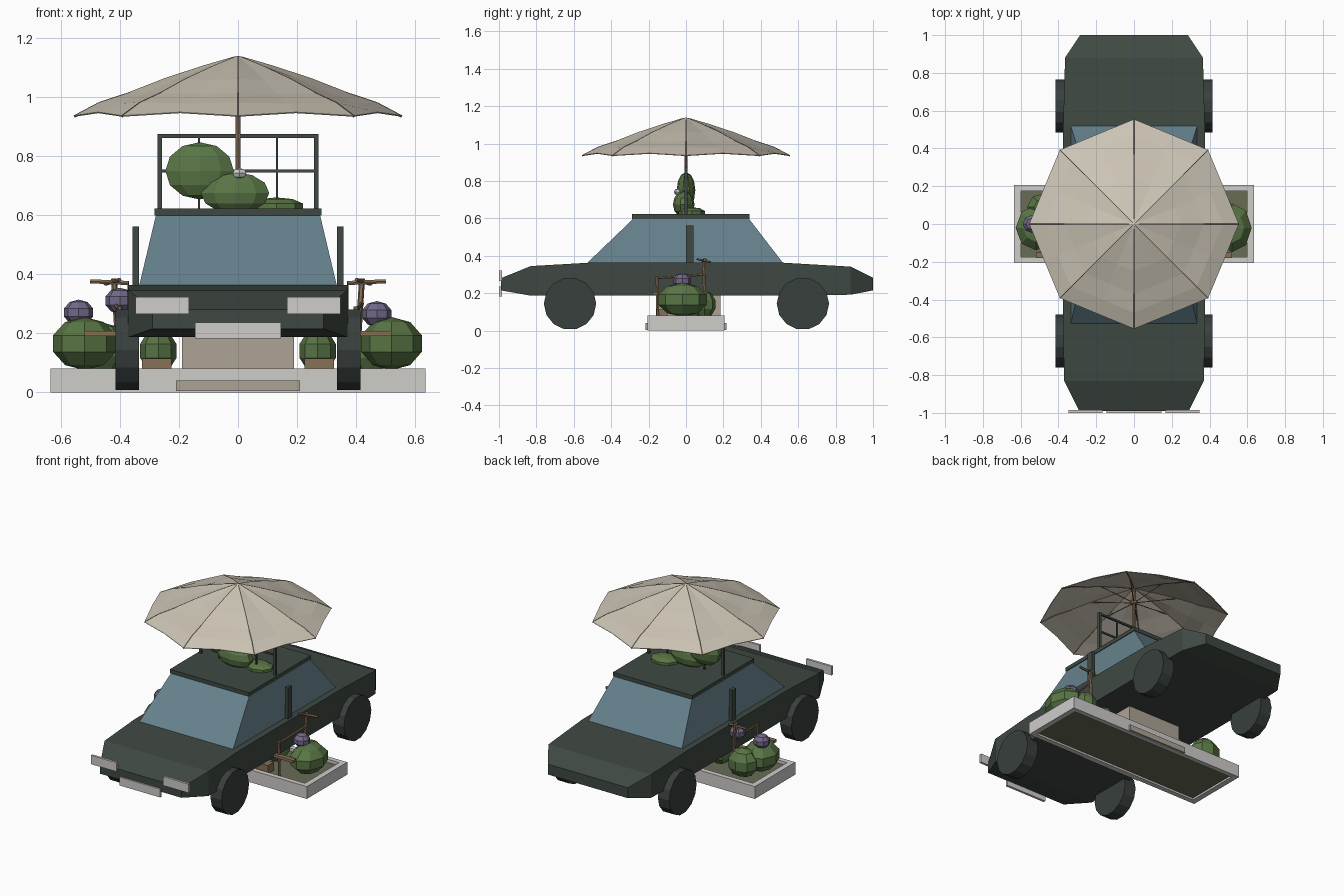
import bpy, bmesh, math
from mathutils import Vector

if "Cube" in bpy.data.objects:
    bpy.data.objects.remove(bpy.data.objects["Cube"])


def mat(name, r, g, b):
    m = bpy.data.materials.new(name)
    m.diffuse_color = (r, g, b, 1)
    m.use_nodes = True
    m.node_tree.nodes["Principled BSDF"].inputs["Base Color"].default_value = m.diffuse_color
    return m


DARK = mat("dark_paint", 0.05, 0.066, 0.055)
TYRE = mat("tyre", 0.04, 0.05, 0.045)
GLASS = mat("glass", 0.13, 0.22, 0.26)
CLOTH = mat("canvas", 0.6, 0.55, 0.46)
LEAF = mat("leaf", 0.1, 0.18, 0.06)
BLOOM = mat("bloom", 0.17, 0.14, 0.25)
WOOD = mat("wood", 0.25, 0.165, 0.095)
PALE = mat("pale", 0.62, 0.61, 0.59)
STONE = mat("stone", 0.42, 0.37, 0.3)
SOIL = mat("soil", 0.14, 0.15, 0.09)


def make(name, verts, faces, material):
    me = bpy.data.meshes.new(name)
    me.from_pydata(verts, [], faces)
    me.materials.append(material)
    bm = bmesh.new()
    bm.from_mesh(me)
    bmesh.ops.recalc_face_normals(bm, faces=bm.faces)
    bm.to_mesh(me)
    bm.free()
    ob = bpy.data.objects.new(name, me)
    bpy.context.collection.objects.link(ob)
    return ob


def loft(name, rings, material):
    """Skin a list of equally long closed rings and cap both ends."""
    n = len(rings[0])
    faces = [(k * n + i, k * n + (i + 1) % n, (k + 1) * n + (i + 1) % n, (k + 1) * n + i)
             for k in range(len(rings) - 1) for i in range(n)]
    faces += [tuple(range(n)), tuple(range((len(rings) - 1) * n, len(rings) * n))]
    return make(name, [v for r in rings for v in r], faces, material)


def box(name, x0, x1, y0, y1, z0, z1, material):
    return loft(name, [[(x0, y0, z), (x1, y0, z), (x1, y1, z), (x0, y1, z)] for z in (z0, z1)], material)


def rod(name, a, b, r, material, sides=6):
    a, b = Vector(a), Vector(b)
    q = (b - a).to_track_quat('Z', 'Y')
    ring = [q @ Vector((r * math.cos(t), r * math.sin(t), 0))
            for t in (2 * math.pi * i / sides for i in range(sides))]
    return loft(name, [[p + v for v in ring] for p in (a, b)], material)


def blob(name, loc, size, material, seg=8, rings=5):
    bpy.ops.mesh.primitive_uv_sphere_add(segments=seg, ring_count=rings, radius=1, location=loc)
    ob = bpy.context.object
    ob.name = name
    ob.scale = size
    ob.data.materials.append(material)
    return ob


# car body: stations of (y, half width, underside, top)
stations = [(-0.99, 0.29, 0.215, 0.28), (-0.83, 0.37, 0.187, 0.345), (-0.52, 0.375, 0.187, 0.363),
            (0.52, 0.375, 0.187, 0.363), (0.88, 0.365, 0.192, 0.342), (1.0, 0.285, 0.215, 0.282)]
loft("car_body", [[(-w, y, lo), (w, y, lo), (w, y, hi), (-w, y, hi)] for y, w, lo, hi in stations], DARK)

# glazed cabin and roof
loft("cabin_glass", [[(-w, y0, z), (w, y0, z), (w, y1, z), (-w, y1, z)]
                     for w, y0, y1, z in ((0.335, -0.53, 0.52, 0.36), (0.278, -0.28, 0.335, 0.6))], GLASS)
box("roof", -0.283, 0.283, -0.29, 0.34, 0.598, 0.623, DARK)

# wheels, door pillars and front lights
for s in (-1, 1):
    for y in (-0.62, 0.625):
        rod("wheel", (s * 0.335, y, 0.144), (s * 0.415, y, 0.144), 0.14, TYRE, 14)
    box("door_pillar", s * 0.346 - 0.011, s * 0.346 + 0.011, 0.0, 0.04, 0.35, 0.562, DARK)
    box("front_light", s * 0.257 - 0.091, s * 0.257 + 0.091, -1.0, -0.985, 0.265, 0.322, PALE)
box("front_plate", -0.145, 0.145, -1.0, -0.985, 0.182, 0.236, PALE)

# lattice frame on the roof
for x in (-0.265, 0.265):
    box("rack_post", x - 0.008, x + 0.008, -0.008, 0.008, 0.61, 0.875, DARK)
box("rack_top_bar", -0.27, 0.27, -0.006, 0.006, 0.862, 0.874, DARK)
for x in (-0.132, 0.132):
    box("rack_slat", x - 0.004, x + 0.004, -0.004, 0.004, 0.61, 0.865, DARK)
box("rack_rail", -0.265, 0.265, -0.004, 0.004, 0.745, 0.755, DARK)

# roof foliage
blob("roof_bush", (-0.13, 0.0, 0.75), (0.122, 0.05, 0.097), LEAF, 10, 6)
blob("roof_bush", (-0.01, -0.012, 0.675), (0.122, 0.058, 0.07), LEAF, 10, 6)
blob("roof_bush", (0.13, 0.03, 0.63), (0.095, 0.075, 0.03), LEAF)
blob("roof_flower", (0.005, -0.045, 0.742), (0.027, 0.02, 0.018), PALE, 6, 4)

# parasol canopy: eight panels sagging between the ribs
profile = [(0.12, 1.105), (0.25, 1.062), (0.37, 1.015), (0.47, 0.982), (0.555, 0.937)]
verts, faces, n = [(0, 0, 1.14)], [], 16
for k, (r, z) in enumerate(profile):
    rim = k == len(profile) - 1
    for i in range(n):
        t = 2 * math.pi * i / n
        f = 0.925 if i % 2 else 1
        dz = (0.012 if rim else -0.004) if i % 2 else 0
        verts.append((r * f * math.cos(t), r * f * math.sin(t), z + dz))
for i in range(n):
    j = (i + 1) % n
    faces.append((0, 1 + i, 1 + j))
    for k in range(len(profile) - 1):
        a, b = 1 + k * n, 1 + (k + 1) * n
        faces.append((a + i, b + i, b + j, a + j))
canopy = make("parasol_canopy", verts, faces, CLOTH)
mod = canopy.modifiers.new("cloth_thickness", 'SOLIDIFY')
mod.thickness = 0.004

# parasol pole, ribs and struts
rod("parasol_pole", (0, 0, 0.62), (0, 0, 1.135), 0.009, WOOD, 8)
rod("parasol_hub", (0, 0, 1.03), (0, 0, 1.05), 0.02, WOOD, 8)
ribs = [(0.01, 1.137)] + profile
for i in range(8):
    c, s = math.cos(i * math.pi / 4), math.sin(i * math.pi / 4)
    for (r0, z0), (r1, z1) in zip(ribs, ribs[1:]):
        rod("parasol_rib", (r0 * c, r0 * s, z0 - 0.003), (r1 * c, r1 * s, z1 - 0.003), 0.004, WOOD, 4)
    rod("parasol_strut", (0.01 * c, 0.01 * s, 1.04), (0.25 * c, 0.25 * s, 1.056), 0.003, WOOD, 4)

# planter walls, soil and name-free tabs
for s in (-1, 1):
    box("planter_long_wall", -0.635, 0.635, s * 0.19 - 0.016, s * 0.19 + 0.016, 0, 0.08, PALE)
    box("planter_end_wall", s * 0.617 - 0.018, s * 0.617 + 0.018, -0.175, 0.175, 0, 0.08, PALE)
    box("planter_tab", -0.21, 0.21, s * 0.21 - 0.006, s * 0.21 + 0.006, 0.004, 0.04, STONE)
box("planter_soil", -0.6, 0.6, -0.175, 0.175, 0.012, 0.06, SOIL)
box("centre_block", -0.19, 0.19, -0.16, 0.185, 0.05, 0.24, STONE)

# planter foliage: bushes and blooms on both ends
blob("right_bush", (0.52, -0.02, 0.165), (0.108, 0.135, 0.09), LEAF)
blob("left_bush", (-0.52, -0.02, 0.165), (0.112, 0.125, 0.09), LEAF)
blob("left_bush", (-0.47, 0.09, 0.15), (0.1, 0.08, 0.09), LEAF)
for s in (-1, 1):
    blob("small_bush", (s * 0.45, 0.1, 0.14), (0.07, 0.06, 0.075), LEAF)
    blob("inner_bush", (s * 0.27, 0.02, 0.14), (0.065, 0.09, 0.075), LEAF)
for p in ((0.47, -0.02, 0.265), (-0.54, 0.0, 0.27), (-0.4, 0.05, 0.31)):
    blob("bloom", p, (0.052, 0.05, 0.044), BLOOM)

# wooden stakes, crossed twigs and planks
for s in (-1, 1):
    rod("stake", (s * 0.4, 0.09, 0.06), (s * 0.42, 0.1, 0.385), 0.01, WOOD)
    rod("stake", (s * 0.4, -0.15, 0.06), (s * 0.4, -0.155, 0.29), 0.009, WOOD)
    rod("stake_brace", (s * 0.4, -0.155, 0.28), (s * 0.42, 0.1, 0.3), 0.007, WOOD)
    rod("cross_twig", (s * 0.37, 0.09, 0.37), (s * 0.5, 0.1, 0.376), 0.008, WOOD)
    rod("cross_twig", (s * 0.4, 0.06, 0.382), (s * 0.45, 0.13, 0.366), 0.006, WOOD)
    box("plank", s * 0.45 - 0.07, s * 0.45 + 0.07, -0.18, -0.15, 0.19, 0.207, WOOD)
    box("low_block", s * 0.275 - 0.05, s * 0.275 + 0.05, -0.16, -0.1, 0.05, 0.115, WOOD)
